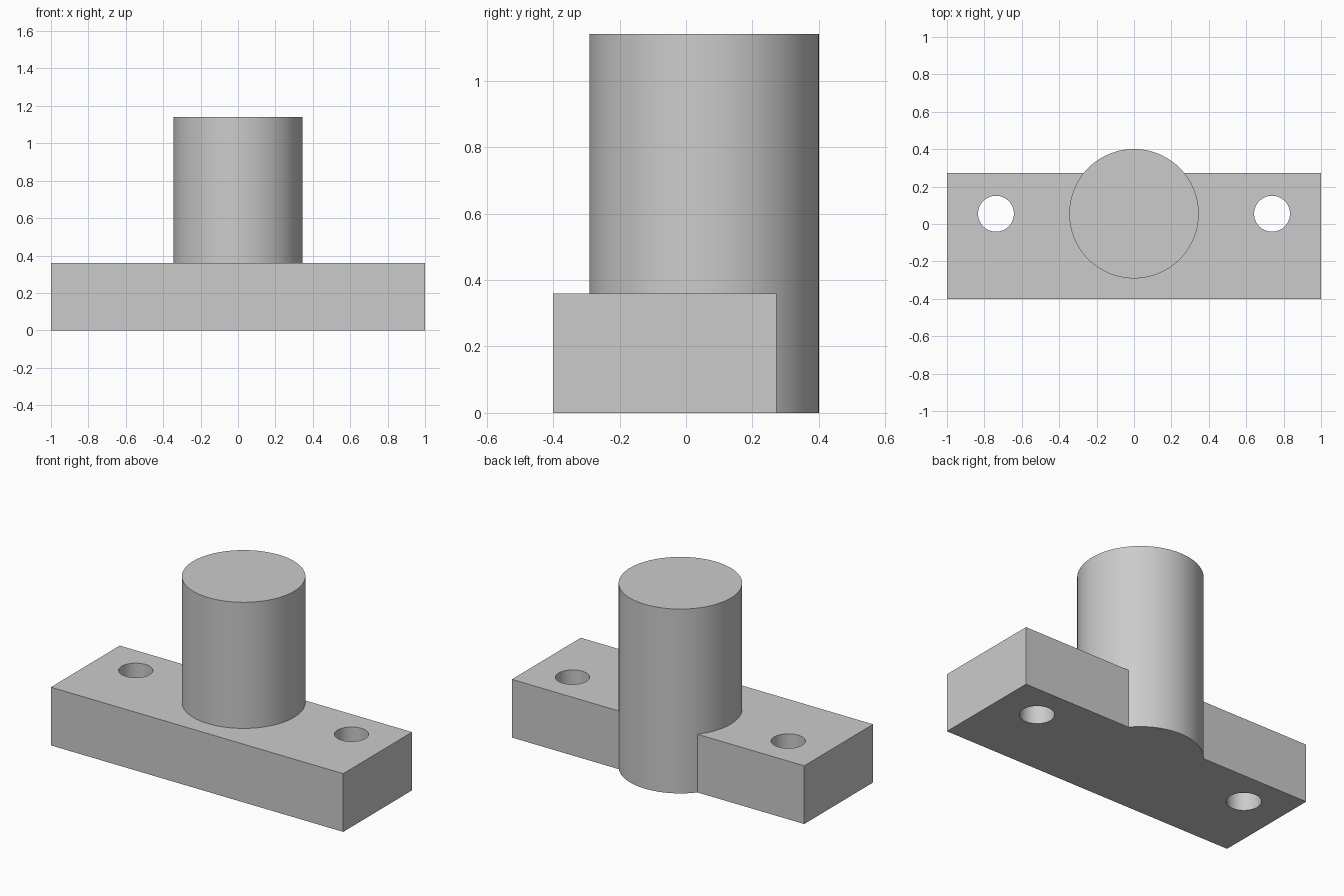
import bpy

cube = bpy.data.objects.get("Cube")
if cube:
    bpy.data.objects.remove(cube, do_unlink=True)

# Material
grey = bpy.data.materials.new("plain_grey")
grey.use_nodes = True
colour = (0.6, 0.6, 0.6, 1)
grey.diffuse_color = colour
grey.node_tree.nodes["Principled BSDF"].inputs["Base Color"].default_value = colour

# Main sizes
PLATE_FRONT, PLATE_BACK, PLATE_HEIGHT = -0.4, 0.273, 0.36
AXIS_Y = 0.055
POST_RADIUS, POST_HEIGHT = 0.346, 1.14
HOLE_X, HOLE_RADIUS = 0.738, 0.096


def cylinder(name, x, radius, bottom, top, sides):
    bpy.ops.mesh.primitive_cylinder_add(
        vertices=sides, radius=radius, depth=top - bottom,
        location=(x, AXIS_Y, (bottom + top) / 2))
    obj = bpy.context.object
    obj.name = name
    obj.data.materials.append(grey)
    return obj


def combine(target, tool, operation):
    """Apply a boolean to the target and discard the tool."""
    mod = target.modifiers.new(operation.lower(), "BOOLEAN")
    mod.operation = operation
    mod.solver = "EXACT"
    mod.object = tool
    bpy.context.view_layer.objects.active = target
    bpy.ops.object.modifier_apply(modifier=mod.name)
    bpy.data.objects.remove(tool, do_unlink=True)


# Rectangular base plate
bpy.ops.mesh.primitive_cube_add(
    size=1, location=(0, (PLATE_FRONT + PLATE_BACK) / 2, PLATE_HEIGHT / 2))
body = bpy.context.object
body.name = "base_plate_with_post"
body.scale = (2, PLATE_BACK - PLATE_FRONT, PLATE_HEIGHT)
bpy.ops.object.transform_apply(location=True, rotation=True, scale=True)
body.data.materials.append(grey)

# Round post running through the plate and past its back edge
combine(body, cylinder("post", 0, POST_RADIUS, 0, POST_HEIGHT, 96), "UNION")

# Bolt holes through both ends
for side in (-1, 1):
    hole = cylinder("hole_cutter", side * HOLE_X, HOLE_RADIUS,
                    -0.1, PLATE_HEIGHT + 0.1, 64)
    combine(body, hole, "DIFFERENCE")

# Smooth round walls, sharp edges
bpy.ops.object.select_all(action="DESELECT")
body.select_set(True)
bpy.context.view_layer.objects.active = body
bpy.ops.object.shade_smooth_by_angle()
